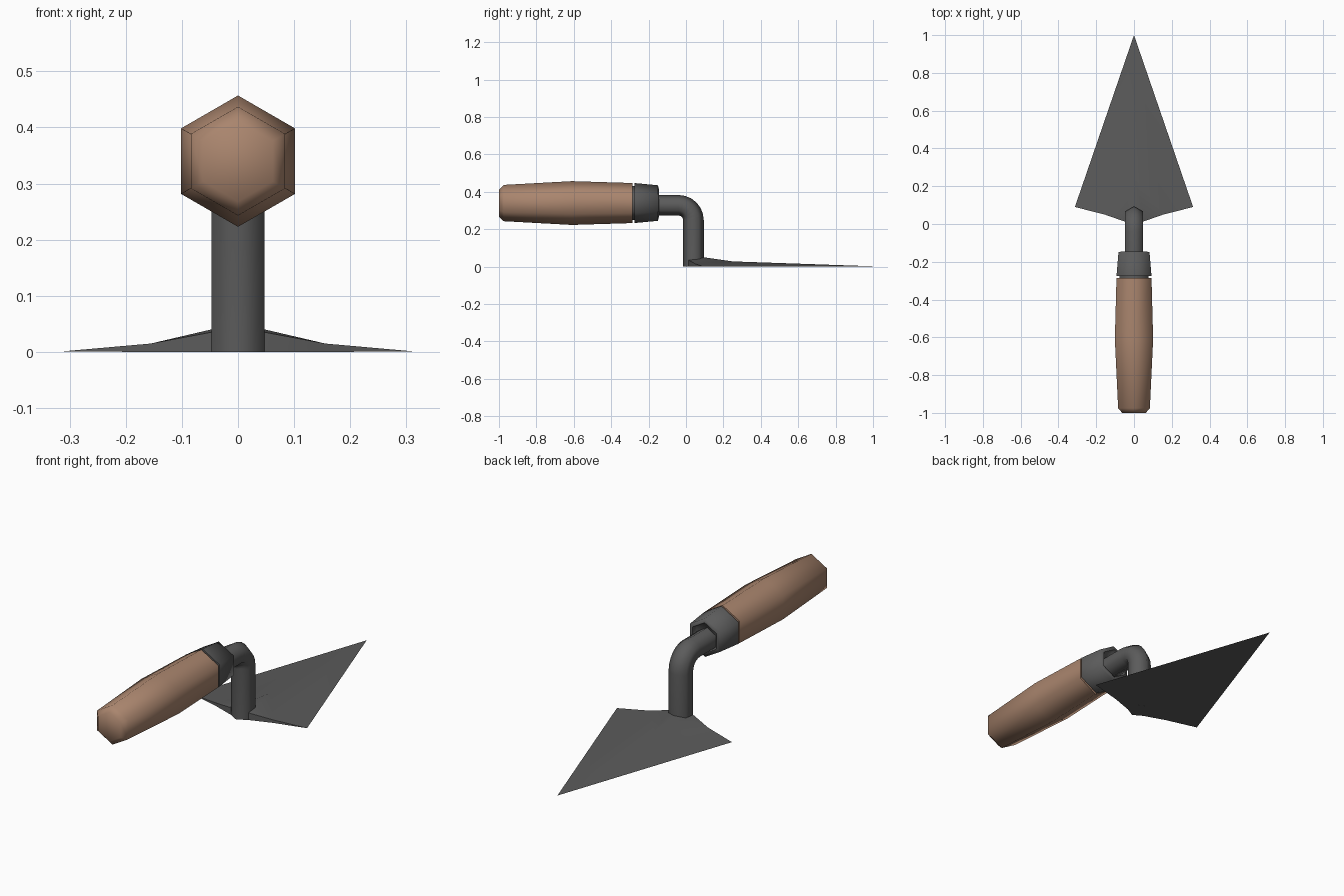
import bpy, math
from mathutils import Vector

if "Cube" in bpy.data.objects:
    bpy.data.objects.remove(bpy.data.objects["Cube"])


def material(name, rgb):
    m = bpy.data.materials.new(name)
    m.diffuse_color = (*rgb, 1)
    m.use_nodes = True
    m.node_tree.nodes["Principled BSDF"].inputs["Base Color"].default_value = m.diffuse_color
    return m


WOOD = material("tan wood", (0.40, 0.235, 0.155))
STEEL = material("dark steel", (0.105, 0.105, 0.105))


def make(name, verts, faces, mat, angle):
    me = bpy.data.meshes.new(name)
    me.from_pydata(verts, [], faces)
    me.materials.append(mat)
    ob = bpy.data.objects.new(name, me)
    bpy.context.collection.objects.link(ob)
    bpy.ops.object.select_all(action='DESELECT')
    ob.select_set(True)
    bpy.context.view_layer.objects.active = ob
    bpy.ops.object.mode_set(mode='EDIT')
    bpy.ops.mesh.select_all(action='SELECT')
    bpy.ops.mesh.normals_make_consistent(inside=False)
    bpy.ops.object.mode_set(mode='OBJECT')
    bpy.ops.object.shade_smooth_by_angle(angle=math.radians(angle))
    return ob


def hex_loft(name, rings, mat, angle=70):
    """Skin six-sided rings given as (y, z, radius, tilt about x)."""
    verts, faces = [], []
    for y, z, r, tilt in rings:
        n = Vector((0, math.sin(tilt), math.cos(tilt)))
        for k in range(6):
            a = k * math.pi / 3
            verts.append(Vector((r * math.sin(a), y, z)) + n * (r * math.cos(a)))
    for i in range(len(rings) - 1):
        for k in range(6):
            a, b = i * 6 + k, i * 6 + (k + 1) % 6
            faces.append((a, b, b + 6, a + 6))
    faces.append(tuple(range(6)))
    faces.append(tuple(range(len(verts) - 6, len(verts))))
    return make(name, verts, faces, mat, angle)


# wooden grip, swelling in the middle
HZ = 0.34
hex_loft("handle", [(y, HZ, r, 0) for y, r in
                    [(-1.0, 0.072), (-0.975, 0.097), (-0.61, 0.117), (-0.285, 0.107)]], WOOD)

# metal collar: neck behind, recessed socket in front
hex_loft("collar", [(y, HZ, r, 0) for y, r in
                    [(-0.29, 0.09), (-0.276, 0.09), (-0.276, 0.107), (-0.15, 0.095),
                     (-0.145, 0.075), (-0.165, 0.066)]], STEEL)

# bent hexagonal shank
BEND, SY, SZ = 0.08, 0.04, 0.328
path = [(-0.18, SZ, 0.055, 0)]
for i in range(7):
    t = i / 6 * math.pi / 2
    path.append((SY - BEND + BEND * math.sin(t), SZ - BEND + BEND * math.cos(t), 0.055, t))
path.append((SY, 0.0, 0.055, math.pi / 2))
hex_loft("shank", path, STEEL)

# blade: right half, mirrored across x
tip, ridge, root = (0, 1, 0.002), (0, 0.25, 0.028), (0, 0.094, 0.05)
corner, mid = (0.313, 0.09, 0.001), (0.155, 0.05, 0.015)
side, back = (0.048, 0.067, 0.04), (0.048, 0.0125, 0.035)
mid_low, back_low, heel = (0.155, 0.05, 0), (0.048, 0.0125, 0), (0, 0.0125, 0)
heel_top = (0, 0.0125, 0.035)
half = [tip, ridge, root, corner, mid, side, back, mid_low, back_low, heel, heel_top]
faces = [(0, 1, 4), (0, 4, 3), (1, 5, 4), (1, 2, 5), (5, 6, 4), (2, 10, 6, 5),
         (3, 4, 7), (4, 6, 8, 7), (6, 10, 9, 8), (0, 3, 7), (0, 7, 8), (0, 8, 9)]
blade = make("blade", half, faces, STEEL, 40)
mirror = blade.modifiers.new("mirror", 'MIRROR')
mirror.use_clip = True
